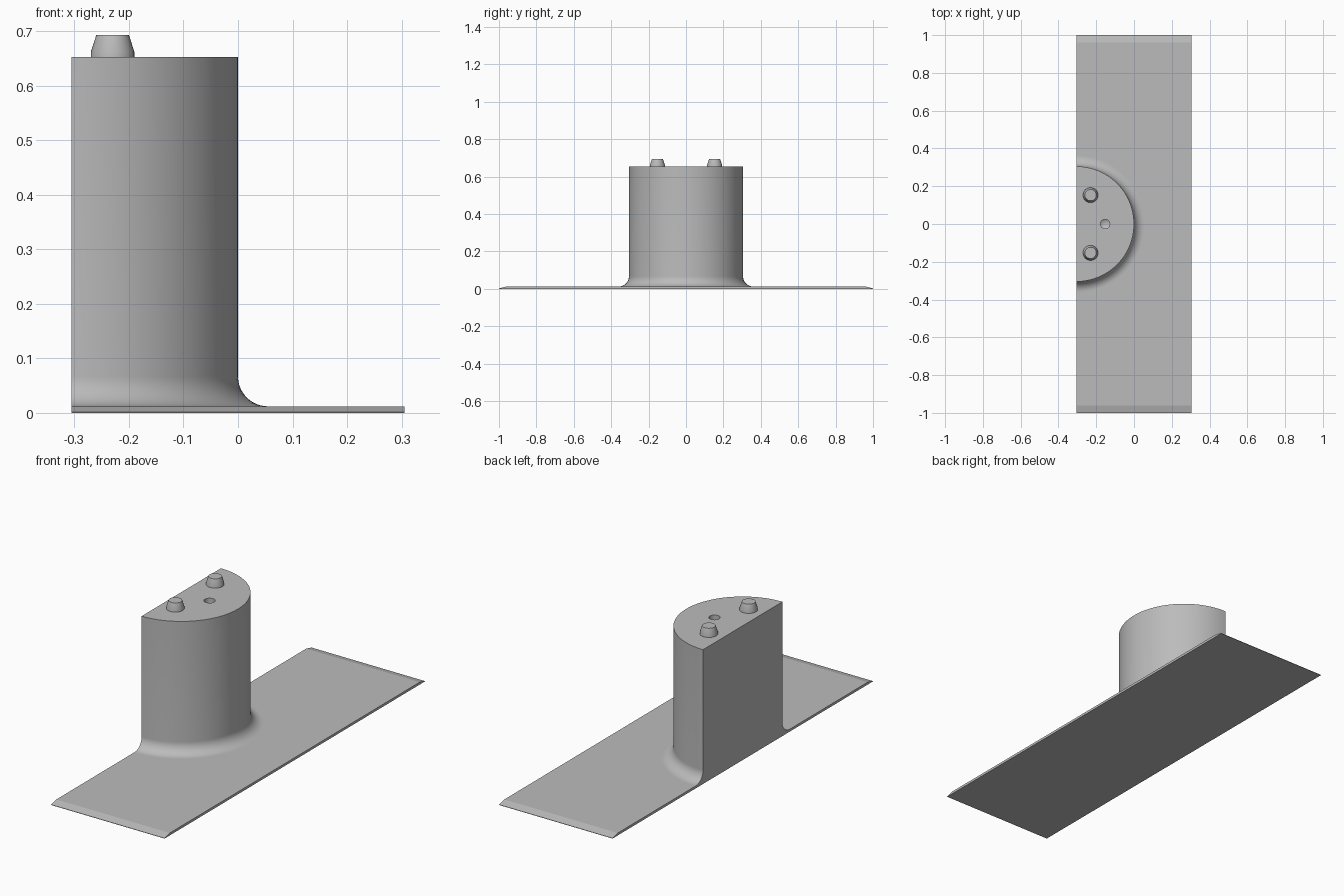
import bpy, bmesh, math

if "Cube" in bpy.data.objects:
    bpy.data.objects.remove(bpy.data.objects["Cube"])

W, T, R, F, TOP = 0.305, 0.012, 0.305, 0.055, 0.653

grey = bpy.data.materials.new("light grey")
grey.diffuse_color = (0.5, 0.5, 0.5, 1)
grey.use_nodes = True
grey.node_tree.nodes["Principled BSDF"].inputs["Base Color"].default_value = grey.diffuse_color


def finish(name, bm):
    bmesh.ops.remove_doubles(bm, verts=bm.verts, dist=1e-5)
    bmesh.ops.recalc_face_normals(bm, faces=bm.faces)
    me = bpy.data.meshes.new(name)
    bm.to_mesh(me)
    bm.free()
    ob = bpy.data.objects.new(name, me)
    bpy.context.collection.objects.link(ob)
    me.materials.append(grey)
    return ob


def smooth(ob):
    bpy.ops.object.select_all(action='DESELECT')
    ob.select_set(True)
    bpy.context.view_layer.objects.active = ob
    bpy.ops.object.shade_smooth_by_angle(angle=math.radians(30))


def lathe(name, profile, centre, start=0.0, sweep=2 * math.pi, steps=32):
    """Revolve a (radius, z) profile; the part-turn version gets flat end caps."""
    bm = bmesh.new()
    cx, cy = centre
    rings = []
    for i in range(steps + 1):
        a = start + sweep * i / steps
        rings.append([bm.verts.new((cx + r * math.cos(a), cy + r * math.sin(a), z))
                      for r, z in profile])
    for a, b in zip(rings, rings[1:]):
        for j in range(len(profile) - 1):
            bm.faces.new((a[j], b[j], b[j + 1], a[j + 1]))
    bmesh.ops.remove_doubles(bm, verts=bm.verts, dist=1e-5)
    # flat back of a part turn
    edges = [e for e in bm.edges if e.is_boundary]
    if edges:
        bmesh.ops.contextual_create(bm, geom=edges)
    return finish(name, bm)


# Base plate with chamfered short ends
bm = bmesh.new()
section = [(-1, 0), (1, 0), (1, 0.002), (0.96, T), (-0.96, T), (-1, 0.002)]
face = bm.faces.new([bm.verts.new((-W, y, z)) for y, z in section])
ext = bmesh.ops.extrude_face_region(bm, geom=[face])
bmesh.ops.translate(bm, vec=(2 * W, 0, 0),
                    verts=[v for v in ext["geom"] if isinstance(v, bmesh.types.BMVert)])
finish("base_plate", bm)

# Half-round post with a filleted foot
profile = [(0, T)]
for i in range(13):
    a = math.radians(270 - 90 * i / 12)
    profile.append((R + F + F * math.cos(a), T + F + F * math.sin(a)))
profile += [(R, TOP), (0, TOP)]
post = lathe("half_round_post", profile, (-W, 0), -math.pi / 2, math.pi, 48)

# Drilled hole in the post top
drill = lathe("hole_cutter", [(0, TOP - 0.075), (0.025, TOP - 0.06),
                              (0.025, TOP + 0.02), (0, TOP + 0.02)], (-0.153, 0))
drill.hide_render = True
cut = post.modifiers.new("hole", 'BOOLEAN')
cut.operation, cut.solver, cut.object = 'DIFFERENCE', 'EXACT', drill
bpy.context.view_layer.objects.active = post
bpy.ops.object.modifier_apply(modifier="hole")
bpy.data.objects.remove(drill)
smooth(post)

# Tapered locating pegs
for side, name in ((-1, "front_peg"), (1, "back_peg")):
    smooth(lathe(name, [(0, TOP - 0.005), (0.04, TOP - 0.005), (0.04, TOP + 0.009),
                        (0.03, 0.693), (0, 0.693)], (-0.23, side * 0.153)))
